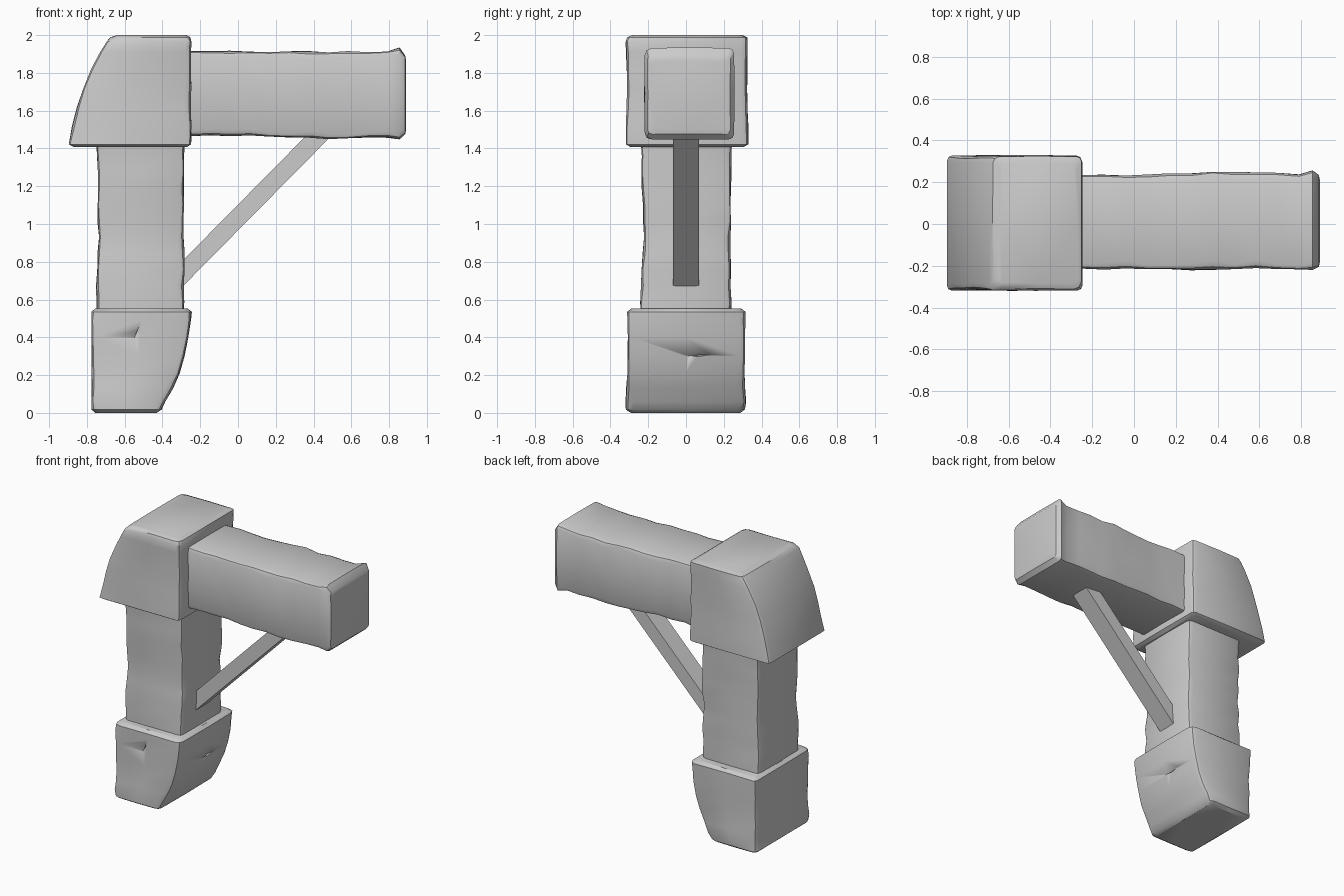
import bpy, bmesh, math, random
from mathutils import Vector, Matrix

if "Cube" in bpy.data.objects:
    bpy.data.objects.remove(bpy.data.objects["Cube"])

random.seed(7)


def finish(bm, name, angle=32):
    bmesh.ops.recalc_face_normals(bm, faces=bm.faces)
    mesh = bpy.data.meshes.new(name)
    bm.to_mesh(mesh)
    bm.free()
    ob = bpy.data.objects.new(name, mesh)
    bpy.context.collection.objects.link(ob)
    bpy.ops.object.select_all(action='DESELECT')
    ob.select_set(True)
    bpy.context.view_layer.objects.active = ob
    bpy.ops.object.shade_smooth_by_angle(angle=math.radians(angle))
    return ob


def ring(a0, a1, b0, b1, chamfers, wob):
    """Rounded rectangle with its own worn-down amount at each corner."""
    pts = []
    corners = [(a0, b0, 1, 1), (a1, b0, -1, 1), (a1, b1, -1, -1), (a0, b1, 1, -1)]
    for i, ((a, b, sa, sb), c) in enumerate(zip(corners, chamfers)):
        tri = [(a, b + sb * c), (a + sa * c * .3, b + sb * c * .3), (a + sa * c, b)]
        pts += tri if i % 2 == 0 else tri[::-1]
        # slightly uneven middle of the following side
        na, nb = corners[(i + 1) % 4][:2]
        pts.append(((a + na) / 2 + random.uniform(-wob, wob),
                    (b + nb) / 2 + random.uniform(-wob, wob)))
    return pts


def hewn_block(name, sections, axis='Z', wear=(.018, .04), wob=.004):
    """Loft worn rectangular sections (t, a0, a1, b0, b1) along an axis."""
    bm = bmesh.new()
    rings = []
    for t, *box in sections:
        pts = ring(*box, [random.uniform(*wear) for _ in range(4)], wob)
        rings.append([bm.verts.new((a, b, t) if axis == 'Z' else (t, a, b)) for a, b in pts])
    n = len(rings[0])
    for lo, hi in zip(rings, rings[1:]):
        for i in range(n):
            bm.faces.new((lo[i], lo[(i + 1) % n], hi[(i + 1) % n], hi[i]))
    bm.faces.new(rings[0][::-1])
    bm.faces.new(rings[-1])
    return finish(bm, name)


# Upright post, a little narrower in the middle
post = []
for k in range(12):
    z = .5 + k * .95 / 11
    flare = .018 * abs(z - 1.0) / .45
    j = [random.uniform(-.004, .004) for _ in range(4)]
    post.append((z, -.738 - flare * .5 + j[0], -.286 + j[1],
                 -.222 - flare + j[2], .235 + flare * .3 + j[3]))
hewn_block("post", post, wear=(.012, .042))

# Horizontal beam with a flared, worn end
beam = []
for k in range(12):
    x = -.35 + k * 1.14 / 11
    j = [random.uniform(-.004, .004) for _ in range(4)]
    sag = .008 * math.sin(k * .6)
    beam.append((x, -.215 + j[0], .24 - sag + j[1], 1.46 + sag + j[2], 1.912 + j[3]))
beam += [(.855, -.22, .255, 1.448, 1.932),
         (.885, -.205, .235, 1.475, 1.89),
         (.89, -.18, .21, 1.50, 1.865)]
hewn_block("beam", beam, axis='X', wear=(.015, .045))

# Upper corner cap: outer side curves inward towards the top
hewn_block("upper_cap", [
    (1.408, -.865, -.27, -.295, .305),
    (1.422, -.895, -.25, -.318, .328),
    (1.52, -.876, -.247, -.318, .328),
    (1.62, -.85, -.25, -.315, .325),
    (1.72, -.818, -.247, -.312, .322),
    (1.82, -.778, -.25, -.312, .322),
    (1.91, -.73, -.248, -.315, .325),
    (1.965, -.695, -.247, -.318, .326),
    (1.988, -.675, -.252, -.312, .322),
    (2.0, -.64, -.275, -.285, .295)], wear=(.02, .038))

# Lower end cap: inner side curves back towards the bottom
lower = hewn_block("lower_cap", [
    (0.0, -.755, -.43, -.29, .285),
    (.018, -.775, -.408, -.318, .312),
    (.06, -.775, -.385, -.318, .315),
    (.13, -.773, -.345, -.314, .312),
    (.21, -.775, -.312, -.31, .31),
    (.30, -.773, -.286, -.308, .312),
    (.40, -.775, -.265, -.308, .312),
    (.49, -.776, -.252, -.31, .315),
    (.535, -.776, -.247, -.312, .316),
    (.553, -.755, -.268, -.285, .29)], wear=(.02, .042))


def crack(name, centre, along, out, length, target):
    """Thin wedge groove cut into a surface."""
    along, out = Vector(along).normalized(), Vector(out)
    side = along.cross(out)
    c = Vector(centre)
    bm = bmesh.new()
    rim = [bm.verts.new(c + out * .03 + along * u + side * v) for u, v in
           ((-length / 2, 0), (0, -.016), (length / 2, 0), (0, .016))]
    tip = bm.verts.new(c - out * .025)
    for i in range(4):
        bm.faces.new((rim[i], rim[(i + 1) % 4], tip))
    bm.faces.new(rim[::-1])
    ob = finish(bm, name)
    ob.hide_render = True
    ob.hide_viewport = False
    ob.display_type = 'WIRE'
    mod = target.modifiers.new(name, 'BOOLEAN')
    mod.object = ob
    mod.operation = 'DIFFERENCE'
    mod.solver = 'EXACT'


# Two carved cracks in the lower cap
crack("front_crack_cutter", (-.535, -.31, .43), (.05, 0, .12), (0, -1, 0), .2, lower)
crack("side_crack_cutter", (-.286, .06, .305), (0, 1, .05), (1, 0, 0), .26, lower)

# Diagonal square brace between post and beam
bm = bmesh.new()
start, end = Vector((-.34, 0, .69)), Vector((.47, 0, 1.51))
d = end - start
bmesh.ops.create_cube(bm, size=1)
rot = d.to_track_quat('X', 'Z').to_matrix().to_4x4()
bmesh.ops.transform(bm, verts=bm.verts, matrix=Matrix.Translation((start + end) / 2) @ rot
                    @ Matrix.Diagonal((d.length, .14, .096, 1)))
finish(bm, "brace")
